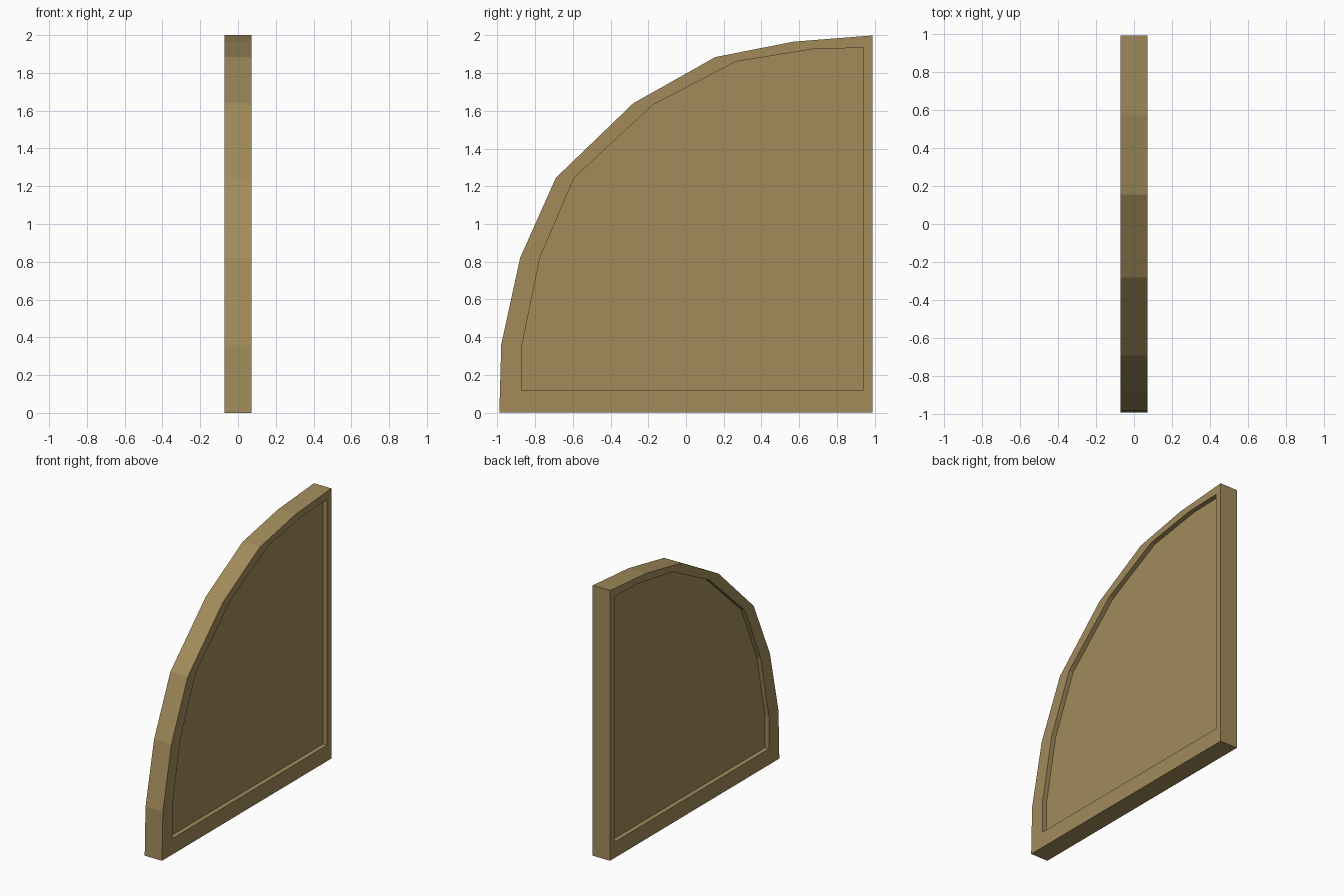
import bpy, bmesh

if "Cube" in bpy.data.objects:
    bpy.data.objects.remove(bpy.data.objects["Cube"])

HALF_THICK = 0.071   # half thickness of the frame
HALF_PANEL = 0.037   # half thickness of the recessed panel

# (y, z) outlines with matching corners: outer rim and recessed panel
outer = [(-0.99, 0), (-0.98, 0.36), (-0.88, 0.82), (-0.69, 1.245), (-0.28, 1.64),
         (0.155, 1.885), (0.57, 1.967), (0.99, 2.0), (0.99, 0)]
inner = [(-0.87, 0.118), (-0.87, 0.355), (-0.775, 0.82), (-0.593, 1.245), (-0.175, 1.632),
         (0.265, 1.861), (0.67, 1.927), (0.94, 1.935), (0.94, 0.118)]

bm = bmesh.new()


def loop(profile, x):
    return [bm.verts.new((x, y, z)) for y, z in profile]


# Loops run from one panel face, around the frame, to the other panel face
loops = [loop(inner, -HALF_PANEL), loop(inner, -HALF_THICK), loop(outer, -HALF_THICK),
         loop(outer, HALF_THICK), loop(inner, HALF_THICK), loop(inner, HALF_PANEL)]
for a, b in zip(loops, loops[1:]):
    for i in range(len(a)):
        j = (i + 1) % len(a)
        bm.faces.new((a[i], a[j], b[j], b[i]))

# Recessed panel faces
bm.faces.new(loops[0])
bm.faces.new(loops[-1])
bmesh.ops.recalc_face_normals(bm, faces=bm.faces[:])

mesh = bpy.data.meshes.new("arched_panel")
bm.to_mesh(mesh)
bm.free()
panel = bpy.data.objects.new("arched_panel", mesh)
bpy.context.collection.objects.link(panel)

# Tan wood colour
wood = bpy.data.materials.new("tan_wood")
wood.diffuse_color = (0.36, 0.26, 0.105, 1)
wood.use_nodes = True
wood.node_tree.nodes["Principled BSDF"].inputs["Base Color"].default_value = wood.diffuse_color
mesh.materials.append(wood)
